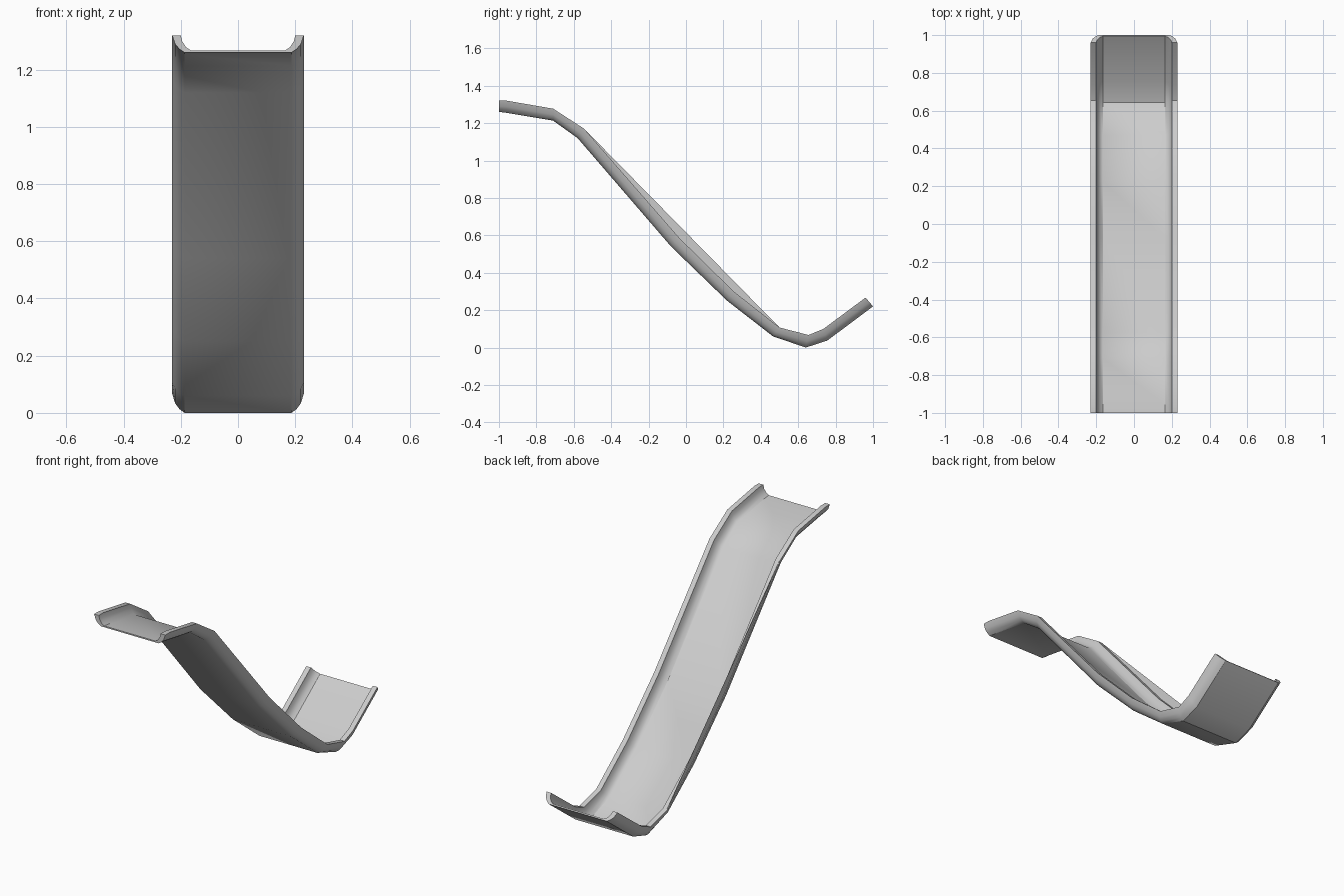
import bpy, bmesh

if "Cube" in bpy.data.objects:
    bpy.data.objects.remove(bpy.data.objects["Cube"])

# Side outline of the slide: (bottom y, bottom z, rim y, rim z) per station
stations = [
    (-1.00, 1.26, -1.00, 1.32), (-0.96, 1.255, -0.96, 1.32),
    (-0.71, 1.213, -0.71, 1.277), (-0.58, 1.12, -0.545, 1.17),
    (-0.08, 0.54, -0.035, 0.585), (0.22, 0.25, 0.255, 0.30),
    (0.465, 0.06, 0.50, 0.107), (0.64, 0.0, 0.655, 0.067),
    (0.755, 0.037, 0.735, 0.10), (1.00, 0.22, 0.96, 0.267),
]
# Half cross-section: (x, height fraction), floor outside -> rim -> floor inside
half = [(0.187, 0), (0.205, 0.2), (0.22, 0.5), (0.23, 1),
        (0.20, 1), (0.195, 0.65), (0.182, 0.32), (0.165, 0.13)]
section = half + [(-x, h) for x, h in reversed(half)]


def make_object(name, bm):
    mesh = bpy.data.meshes.new(name)
    bm.to_mesh(mesh)
    bm.free()
    ob = bpy.data.objects.new(name, mesh)
    bpy.context.collection.objects.link(ob)
    return ob


# Slide chute: section swept through the stations
bm = bmesh.new()
rings = []
for yb, zb, yt, zt in stations:
    rings.append([bm.verts.new((x, yb + (yt - yb) * h, zb + (zt - zb) * h))
                  for x, h in section])
n = len(section)
for a, b in zip(rings, rings[1:]):
    for i in range(n):
        j = (i + 1) % n
        bm.faces.new((a[i], a[j], b[j], b[i]))
# End caps as strips between outer and inner contour
for ring in (rings[0], rings[-1]):
    for i in range(3):
        bm.faces.new((ring[i], ring[i + 1], ring[6 - i], ring[7 - i]))
        k = n - 1 - i
        bm.faces.new((ring[k], ring[k - 1], ring[n - 7 + i], ring[n - 8 + i]))
    bm.faces.new((ring[0], ring[7], ring[8], ring[15]))
bmesh.ops.recalc_face_normals(bm, faces=bm.faces)
chute = make_object("slide_chute", bm)
bpy.context.view_layer.objects.active = chute
chute.select_set(True)
bpy.ops.object.shade_smooth_by_angle(angle=0.6)

# Thin web spanning the sag of the left rim
bm = bmesh.new()
bm.faces.new([bm.verts.new((-0.226, s[2], s[3])) for s in stations[3:7]])
make_object("left_rim_web", bm)
